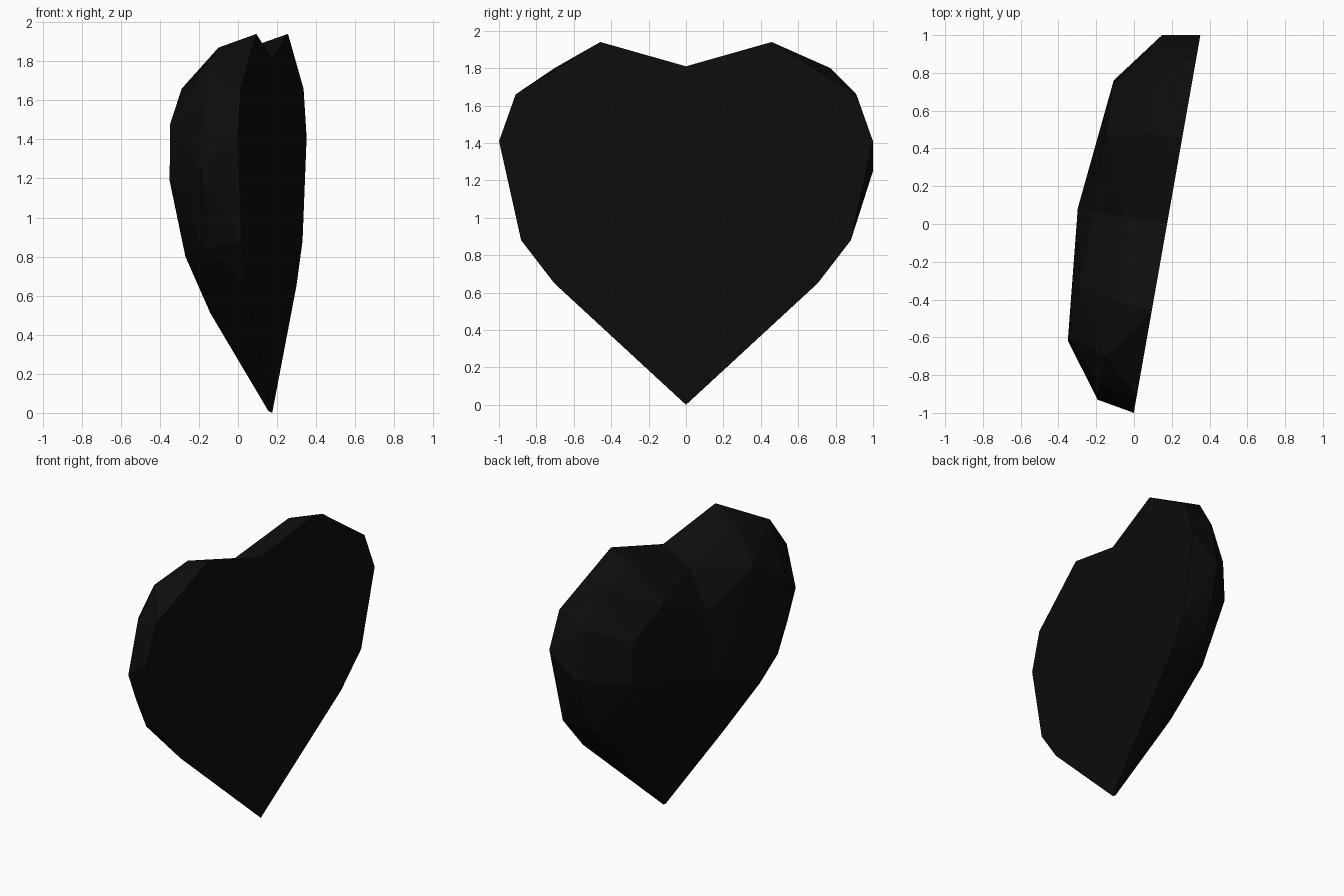
import bpy, bmesh, math
from mathutils import Matrix, Vector

cube = bpy.data.objects.get("Cube")
if cube:
    bpy.data.objects.remove(cube, do_unlink=True)

# Near-black stone colour
color = (0.004, 0.004, 0.004, 1)
mat = bpy.data.materials.new("black_stone")
mat.diffuse_color = color
mat.use_nodes = True
bsdf = next(n for n in mat.node_tree.nodes if n.type == "BSDF_PRINCIPLED")
bsdf.inputs["Base Color"].default_value = color

# Half heart as (side, depth, height): flat back, rim, crown, centre line
back = [(.715, 0, .65), (.895, 0, .88), (1.015, 0, 1.41),
        (.925, 0, 1.66), (.465, 0, 1.94)]
rim = [(.66, .2, .70), (.82, .2, .84), (.91, .2, 1.054), (.98, .2, 1.25),
       (.90, .2, 1.58), (.75, .2, 1.80), (.45, .2, 1.87)]
crown = [(.25, .277, .51), (.50, .363, .80), (.70, .41, 1.19),
         (.68, .41, 1.48), (.40, .40, 1.66)]
centre = [(0, 0, 0), (0, .02, .01), (0, .48, 1.05), (0, .39, 1.47),
          (0, .23, 1.73), (0, 0, 1.81)]

# Faceted half from a hull
bm = bmesh.new()
for p in back + rim + crown + centre:
    bm.verts.new(p)
hull = bmesh.ops.convex_hull(bm, input=bm.verts[:])
inner = {g for g in hull["geom_interior"] + hull["geom_unused"]
         if isinstance(g, bmesh.types.BMVert)}
bmesh.ops.delete(bm, geom=list(inner), context="VERTS")

# Open the middle and mirror the other half
mid = [f for f in bm.faces if all(abs(v.co.x) < 1e-4 for v in f.verts)]
bmesh.ops.delete(bm, geom=mid, context="FACES")
bmesh.ops.mirror(bm, geom=bm.verts[:] + bm.edges[:] + bm.faces[:],
                 axis="X", merge_dist=0.001)
bmesh.ops.remove_doubles(bm, verts=bm.verts[:], dist=0.001)
bmesh.ops.dissolve_limit(bm, angle_limit=math.radians(1),
                         verts=bm.verts[:], edges=bm.edges[:])

# Stand the heart sideways, turned a little about the vertical
a = math.radians(10)
side = Vector((math.sin(a), math.cos(a), 0))
depth = Vector((-math.cos(a), math.sin(a), 0))
turn = Matrix((side, depth, (0, 0, 1))).transposed().to_4x4()
bm.transform(Matrix.Translation((.175, 0, 0)) @ turn)
bmesh.ops.recalc_face_normals(bm, faces=bm.faces[:])

mesh = bpy.data.meshes.new("faceted_heart")
bm.to_mesh(mesh)
bm.free()
mesh.materials.append(mat)
heart = bpy.data.objects.new("faceted_heart", mesh)
bpy.context.scene.collection.objects.link(heart)
